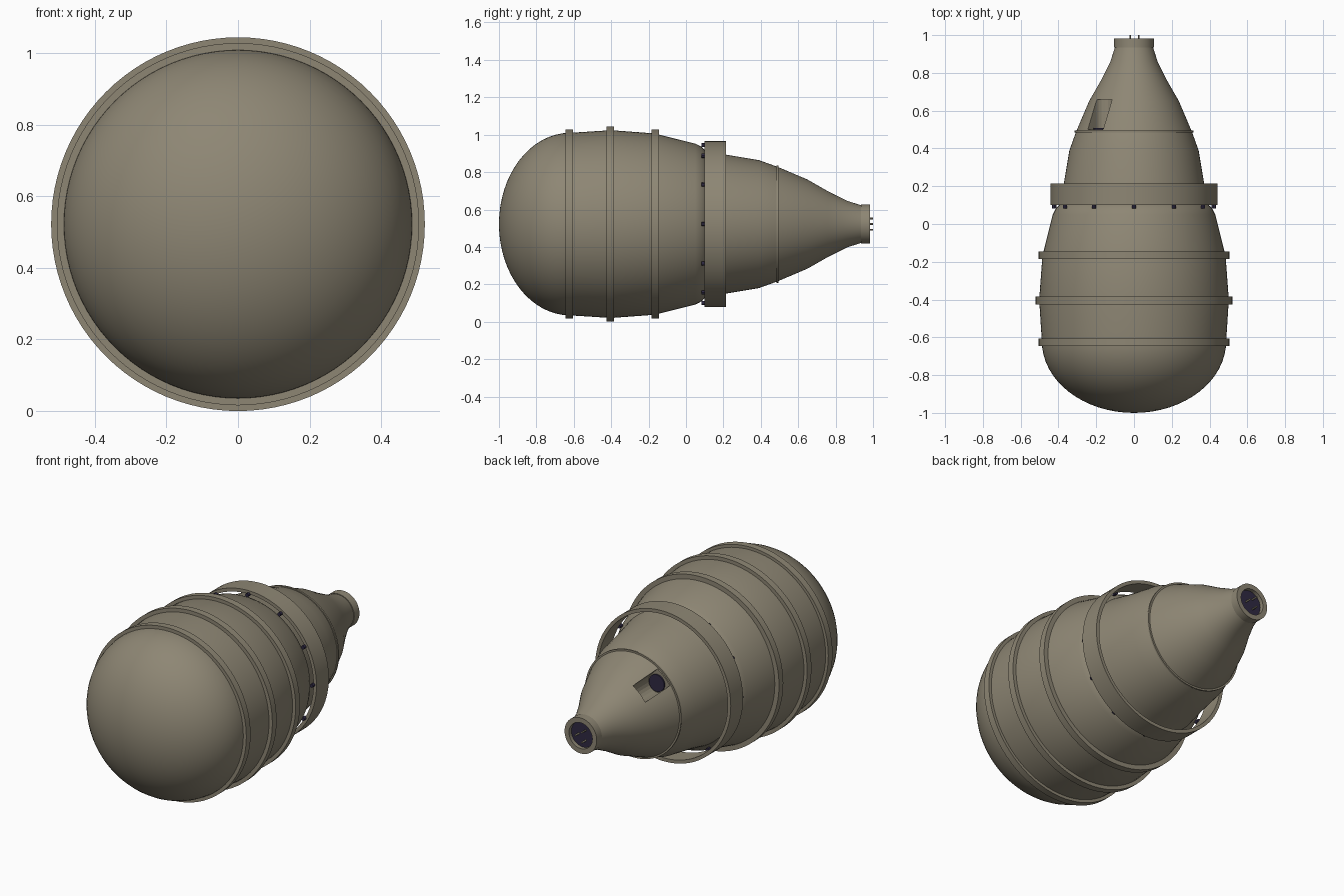
import bpy, bmesh, math
from mathutils import Matrix, Vector

if "Cube" in bpy.data.objects:
    bpy.data.objects.remove(bpy.data.objects["Cube"])

CZ = 0.522      # height of the long axis
SEG = 96


def material(name, rgb):
    m = bpy.data.materials.new(name)
    m.diffuse_color = (*rgb, 1)
    m.use_nodes = True
    m.node_tree.nodes["Principled BSDF"].inputs["Base Color"].default_value = m.diffuse_color
    return m


TAN = material("khaki grey", (0.27, 0.24, 0.175))
NAVY = material("dark navy", (0.028, 0.022, 0.055))


def finish(bm, name, mat, smooth=True):
    bmesh.ops.recalc_face_normals(bm, faces=bm.faces[:])
    me = bpy.data.meshes.new(name)
    bm.to_mesh(me)
    bm.free()
    me.materials.append(mat)
    ob = bpy.data.objects.new(name, me)
    bpy.context.collection.objects.link(ob)
    ob.location.z = CZ
    if smooth:
        bpy.ops.object.select_all(action='DESELECT')
        ob.select_set(True)
        bpy.context.view_layer.objects.active = ob
        bpy.ops.object.shade_smooth_by_angle(angle=math.radians(30))
    return ob


def lathe(name, profile, mat, closed=False):
    """Spin a (y, radius) profile around the long axis."""
    bm = bmesh.new()
    vs = [bm.verts.new((0, y, r)) for y, r in profile]
    pairs = list(zip(vs, vs[1:])) + ([(vs[-1], vs[0])] if closed else [])
    es = [bm.edges.new(p) for p in pairs]
    bmesh.ops.spin(bm, geom=vs + es, axis=(0, 1, 0), cent=(0, 0, 0),
                   angle=math.tau, steps=SEG, use_duplicate=False)
    bmesh.ops.remove_doubles(bm, verts=bm.verts[:], dist=1e-4)
    return finish(bm, name, mat)


def band(name, y0, y1, r_in, r_out):
    return lathe(name, [(y0, r_in), (y0, r_out), (y1, r_out), (y1, r_in)], TAN, True)


def rods(name, centres, radius, y0, y1, mat, sides=12):
    """Short cylinders along y at the given (x, z) centres."""
    bm = bmesh.new()
    for x, z in centres:
        m = Matrix.Translation((x, (y0 + y1) / 2, z)) @ Matrix.Rotation(math.pi / 2, 4, 'X')
        bmesh.ops.create_cone(bm, cap_ends=True, segments=sides, radius1=radius,
                              radius2=radius, depth=y1 - y0, matrix=m)
    return finish(bm, name, mat)


# Main shell: rounded nose, tapering body, hollow tail socket
nose = [(-0.62 - 0.38 * math.cos(t), 0.488 * math.sin(t))
        for t in (i * math.pi / 32 for i in range(17))]
taper = [(-0.40, 0.502), (-0.17, 0.485), (0.05, 0.43), (0.085, 0.412), (0.10, 0.395),
         (0.21, 0.372), (0.39, 0.342), (0.49, 0.306), (0.65, 0.238), (0.76, 0.175),
         (0.86, 0.125), (0.935, 0.101), (0.935, 0.105), (0.983, 0.105), (0.983, 0.076),
         (0.955, 0.076), (0.955, 0)]
shell = lathe("shell", nose + taper, TAN)

# Raised hoops around the shell
band("front_hoop", -0.645, -0.605, 0.47, 0.506)
band("middle_hoop", -0.425, -0.385, 0.48, 0.522)
band("rear_hoop", -0.185, -0.145, 0.46, 0.506)
band("tail_hoop", 0.485, 0.495, 0.28, 0.314)

# Free standing suspension band with bolts on its front edge
band("suspension_band", 0.10, 0.215, 0.423, 0.443)
rods("band_bolts", [(0.422 * math.sin(i * math.tau / 12), 0.422 * math.cos(i * math.tau / 12))
                    for i in range(12)], 0.011, 0.082, 0.105, NAVY)

# Socket insert and contact pins in the tail
rods("tail_socket", [(0, 0)], 0.075, 0.95, 0.962, NAVY, 48)
rods("tail_pins", [(-0.02, 0.03), (-0.02, -0.03), (0.025, 0)], 0.005, 0.955, 1.0, TAN)

# Round-bottomed notch cut into the upper left of the tail
TILT = math.radians(43.5)
out = Vector((-math.sin(TILT), 0, math.cos(TILT)))
side = Vector((math.cos(TILT), 0, math.sin(TILT)))
W, R0 = 0.056, 0.235
outline = [(-W, 0.4)] + [(-W * math.cos(i * math.pi / 10), R0 - W * math.sin(i * math.pi / 10))
                         for i in range(11)] + [(W, 0.4)]
bm = bmesh.new()
face = bm.faces.new([bm.verts.new(side * a + out * r + Vector((0, 0.5, 0))) for a, r in outline])
ext = bmesh.ops.extrude_face_region(bm, geom=[face])
bmesh.ops.translate(bm, vec=(0, 0.16, 0),
                    verts=[v for v in ext["geom"] if isinstance(v, bmesh.types.BMVert)])
cutter = finish(bm, "notch_cutter", TAN, False)
cutter.hide_render = True
cutter.hide_viewport = True
cut = shell.modifiers.new("notch", 'BOOLEAN')
cut.operation = 'DIFFERENCE'
cut.solver = 'EXACT'
cut.object = cutter
shell.modifiers.move(len(shell.modifiers) - 1, 0)

# Dark connector face at the front end of the notch
c = out * 0.237
rods("notch_connector", [(c.x, c.z)], 0.05, 0.495, 0.508, NAVY, 32)
